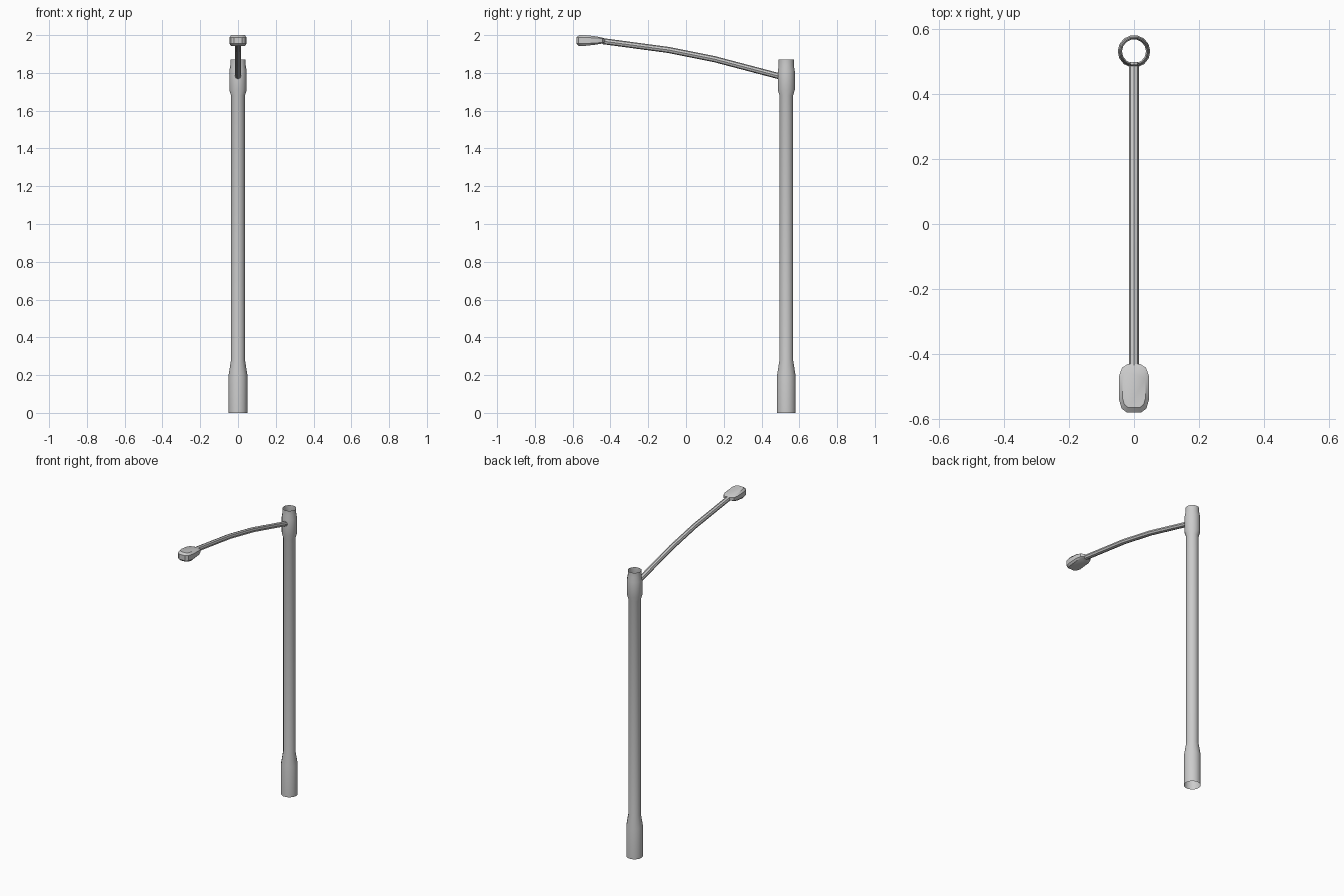
import bpy, math
from mathutils import Vector

if "Cube" in bpy.data.objects:
    bpy.data.objects.remove(bpy.data.objects["Cube"])


def make_object(name, rings, cap):
    """Skin a list of equal-length vertex rings into one object."""
    n = len(rings[0])
    verts = [v for r in rings for v in r]
    faces = [(k * n + i, k * n + (i + 1) % n, (k + 1) * n + (i + 1) % n, (k + 1) * n + i)
             for k in range(len(rings) - 1) for i in range(n)]
    if cap:
        faces.append(tuple(reversed(range(n))))
        faces.append(tuple(range(len(verts) - n, len(verts))))
    mesh = bpy.data.meshes.new(name)
    mesh.from_pydata(verts, [], faces)
    obj = bpy.data.objects.new(name, mesh)
    bpy.context.collection.objects.link(obj)
    bpy.ops.object.select_all(action='DESELECT')
    obj.select_set(True)
    bpy.context.view_layer.objects.active = obj
    bpy.ops.object.mode_set(mode='EDIT')
    bpy.ops.mesh.select_all(action='SELECT')
    if cap:
        bpy.ops.mesh.normals_make_consistent(inside=False)
    bpy.ops.object.mode_set(mode='OBJECT')
    bpy.ops.object.shade_smooth_by_angle(angle=math.radians(32))
    return obj


def circle(center, u, v, r, n):
    return [center + r * (math.cos(2 * math.pi * i / n) * u + math.sin(2 * math.pi * i / n) * v)
            for i in range(n)]


X, Y, Z = Vector((1, 0, 0)), Vector((0, 1, 0)), Vector((0, 0, 1))

# Pole: open tube with wide foot and a collar at the top
profile = [(0.05, 0), (0.05, 0.2), (0.037, 0.28), (0.037, 1.68), (0.046, 1.71),
           (0.046, 1.81), (0.041, 1.84), (0.041, 1.87)]
make_object("pole", [circle(Vector((0, 0.531, z)), X, Y, r, 14) for r, z in profile], False)

# Arm: gently bowed tube from collar to lamp
path = [Vector((0, y, z)) for y, z in
        [(0.495, 1.782), (0.15, 1.873), (-0.09, 1.921), (-0.44, 1.968)]]
rings = []
for i, p in enumerate(path):
    t = (path[min(i + 1, 3)] - path[max(i - 1, 0)]).normalized()
    rings.append(circle(p, X, t.cross(X), 0.016, 8))
make_object("arm", rings, True)

# Lamp head: rounded outline, mirrored in x, with bevelled top and bottom
half = [(0.022, -0.58), (0.038, -0.568), (0.046, -0.54), (0.046, -0.468),
        (0.037, -0.442), (0.018, -0.43)]
outline = half + [(-x, y) for x, y in reversed(half)]
rings = []
for z, sx, sy in [(1.943, 0.8, 0.84), (1.955, 1, 1), (1.988, 1, 1), (2.0, 0.78, 0.8)]:
    ring = []
    for x, y in outline:
        # the lamp thins towards the arm
        k = max(0, (y + 0.51) / 0.08)
        zz = z + (1.972 - z) * 0.45 * k
        ring.append(Vector((x * sx, -0.505 + (y + 0.505) * sy, zz)))
    rings.append(ring)
make_object("lamp_head", rings, True)
